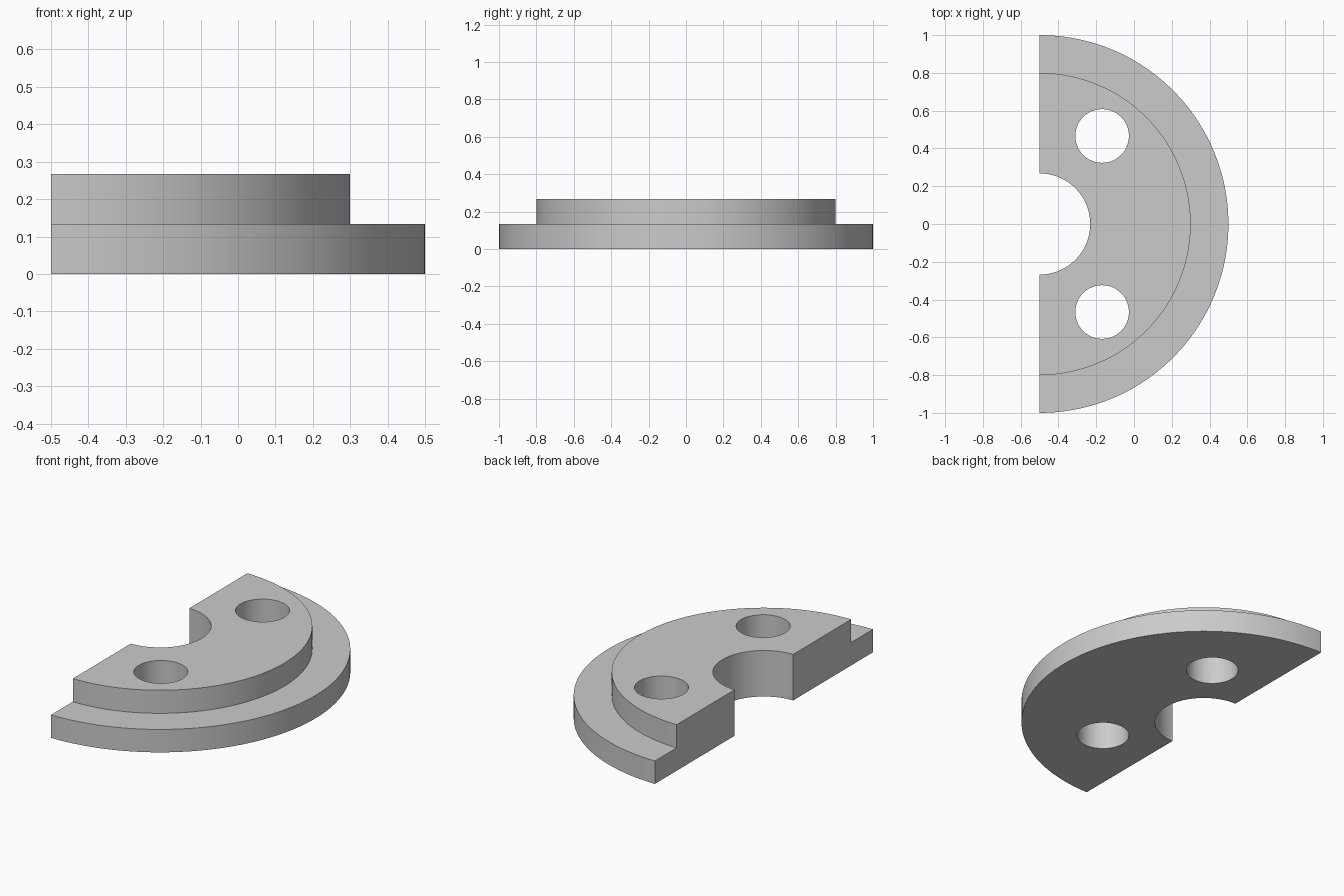
import bpy, bmesh
from math import pi, radians
from mathutils import Vector

if "Cube" in bpy.data.objects:
    bpy.data.objects.remove(bpy.data.objects["Cube"], do_unlink=True)

FLANGE_R, BOSS_R, BORE_R, HOLE_R = 1.0, 0.8, 0.268, 0.142
STEP_Z, TOP_Z = 0.133, 0.267
AXIS = Vector((-0.5, 0, 0))

# Single grey material
grey = bpy.data.materials.new("plain grey")
grey.use_nodes = True
colour = (0.6, 0.6, 0.6, 1)
grey.diffuse_color = colour
grey.node_tree.nodes["Principled BSDF"].inputs["Base Color"].default_value = colour

# Stepped half ring: cross-section swept through half a turn
profile = [(BORE_R, 0), (FLANGE_R, 0), (FLANGE_R, STEP_Z),
           (BOSS_R, STEP_Z), (BOSS_R, TOP_Z), (BORE_R, TOP_Z)]
bm = bmesh.new()
start = bm.faces.new([bm.verts.new(AXIS + Vector((0, -r, z))) for r, z in profile])
swept = bmesh.ops.spin(bm, geom=[start] + start.edges[:] + start.verts[:], cent=AXIS,
                       axis=(0, 0, 1), angle=pi, steps=72, use_duplicate=False)
if not start.is_valid or all(len(e.link_faces) == 2 for e in bm.edges):
    pass
else:
    bmesh.ops.holes_fill(bm, edges=[e for e in bm.edges if e.is_boundary], sides=0)
bmesh.ops.dissolve_limit(bm, angle_limit=radians(0.3), verts=bm.verts, edges=bm.edges)
bmesh.ops.recalc_face_normals(bm, faces=bm.faces)
mesh = bpy.data.meshes.new("half_flange")
bm.to_mesh(mesh)
bm.free()
mesh.materials.append(grey)
flange = bpy.data.objects.new("half_flange", mesh)
bpy.context.collection.objects.link(flange)

# Two through holes, mirrored front to back
for side in (-1, 1):
    bpy.ops.mesh.primitive_cylinder_add(vertices=64, radius=HOLE_R, depth=1,
                                        location=(-0.169, side * 0.466, 0.1))
    cutter = bpy.context.object
    cutter.name = "hole_cutter"
    cutter.hide_render = True
    cutter.data.materials.append(grey)
    cut = flange.modifiers.new("bolt_hole", 'BOOLEAN')
    cut.operation, cut.solver, cut.object = 'DIFFERENCE', 'EXACT', cutter
    bpy.ops.object.select_all(action='DESELECT')
    flange.select_set(True)
    bpy.context.view_layer.objects.active = flange
    bpy.ops.object.modifier_apply(modifier=cut.name)
    bpy.data.objects.remove(cutter, do_unlink=True)

# Smooth curved walls, crisp edges
bpy.ops.object.shade_smooth_by_angle(angle=radians(30))
